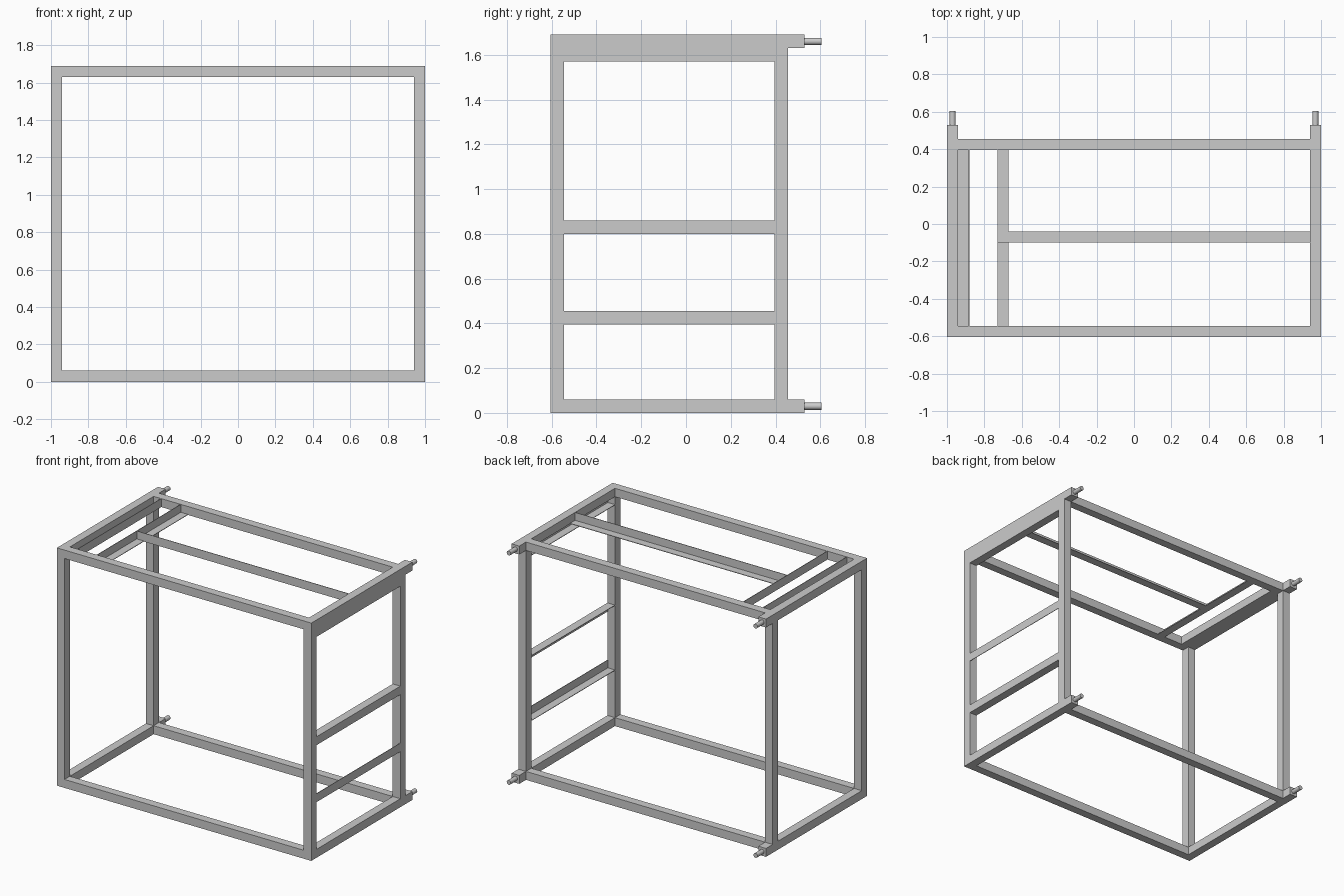
import bpy, bmesh, math
from mathutils import Vector

if "Cube" in bpy.data.objects:
    bpy.data.objects.remove(bpy.data.objects["Cube"])

B = 0.06      # square tube size
T = 0.004     # angle-iron thickness
Y0, YB, YE, YP = -0.605, 0.395, 0.53, 0.605   # front, back post, rail end, pin end
H = 1.69


def finish(name, bm):
    bmesh.ops.recalc_face_normals(bm, faces=bm.faces)
    mesh = bpy.data.meshes.new(name)
    bm.to_mesh(mesh)
    bm.free()
    ob = bpy.data.objects.new(name, mesh)
    bpy.context.collection.objects.link(ob)
    return ob


def bar(name, lo, hi):
    """Square tube between two corners."""
    lo, hi = Vector(lo), Vector(hi)
    bm = bmesh.new()
    bmesh.ops.create_cube(bm, size=1)
    bmesh.ops.scale(bm, vec=hi - lo, verts=bm.verts)
    bmesh.ops.translate(bm, vec=(lo + hi) / 2, verts=bm.verts)
    return finish(name, bm)


def angle(name, corner, end, across, up):
    """L-section from corner to end; across and up are the flange directions."""
    corner, end = Vector(corner), Vector(end)
    a, u = Vector(across), Vector(up)
    prof = [(0, 0), (B, 0), (B, T), (T, T), (T, B), (0, B)]
    bm = bmesh.new()
    face = bm.faces.new([bm.verts.new(corner + a * p + u * q) for p, q in prof])
    new = bmesh.ops.extrude_face_region(bm, geom=[face])["geom"]
    bmesh.ops.translate(bm, vec=end - corner,
                        verts=[v for v in new if isinstance(v, bmesh.types.BMVert)])
    return finish(name, bm)


# Main frame and hinge pins
for side, s in (("left", -1), ("right", 1)):
    x0, x1 = sorted((s, s * (1 - B)))
    for lvl, z in (("bottom", 0), ("top", H - B)):
        bar(f"{side}_{lvl}_rail", (x0, Y0, z), (x1, YE, z + B))
        bpy.ops.mesh.primitive_cylinder_add(
            vertices=24, radius=0.016, depth=YP - YE,
            location=(s * (1 - B / 2), (YE + YP) / 2, z + B / 2),
            rotation=(math.pi / 2, 0, 0))
        bpy.context.object.name = f"{side}_{lvl}_pin"
        bpy.ops.object.shade_smooth_by_angle()
    for end, y in (("front", Y0), ("back", YB)):
        bar(f"{side}_{end}_post", (x0, y, B), (x1, y + B, H - B))
for end, y in (("front", Y0), ("back", YB)):
    for lvl, z in (("bottom", 0), ("top", H - B)):
        bar(f"{end}_{lvl}_rail", (B - 1, y, z), (1 - B, y + B, z + B))

# Angle rails on the right side
yf = Y0 + B
for name, z, up in (("right_lower_angle", 0.395, 1),
                    ("right_middle_angle", 0.86, -1),
                    ("right_upper_angle", H - 2 * B, 1)):
    angle(name, (1, yf, z), (1, YB, z), (-1, 0, 0), (0, 0, up))

# Angle supports in the top opening
zt = H - B
angle("top_left_angle", (-0.88, yf, zt), (-0.88, YB, zt), (-1, 0, 0), (0, 0, 1))
angle("top_cross_angle", (-0.73, yf, zt), (-0.73, YB, zt), (1, 0, 0), (0, 0, 1))
angle("top_long_angle", (-0.73 + T, -0.10, zt), (1 - B, -0.10, zt), (0, 1, 0), (0, 0, 1))
